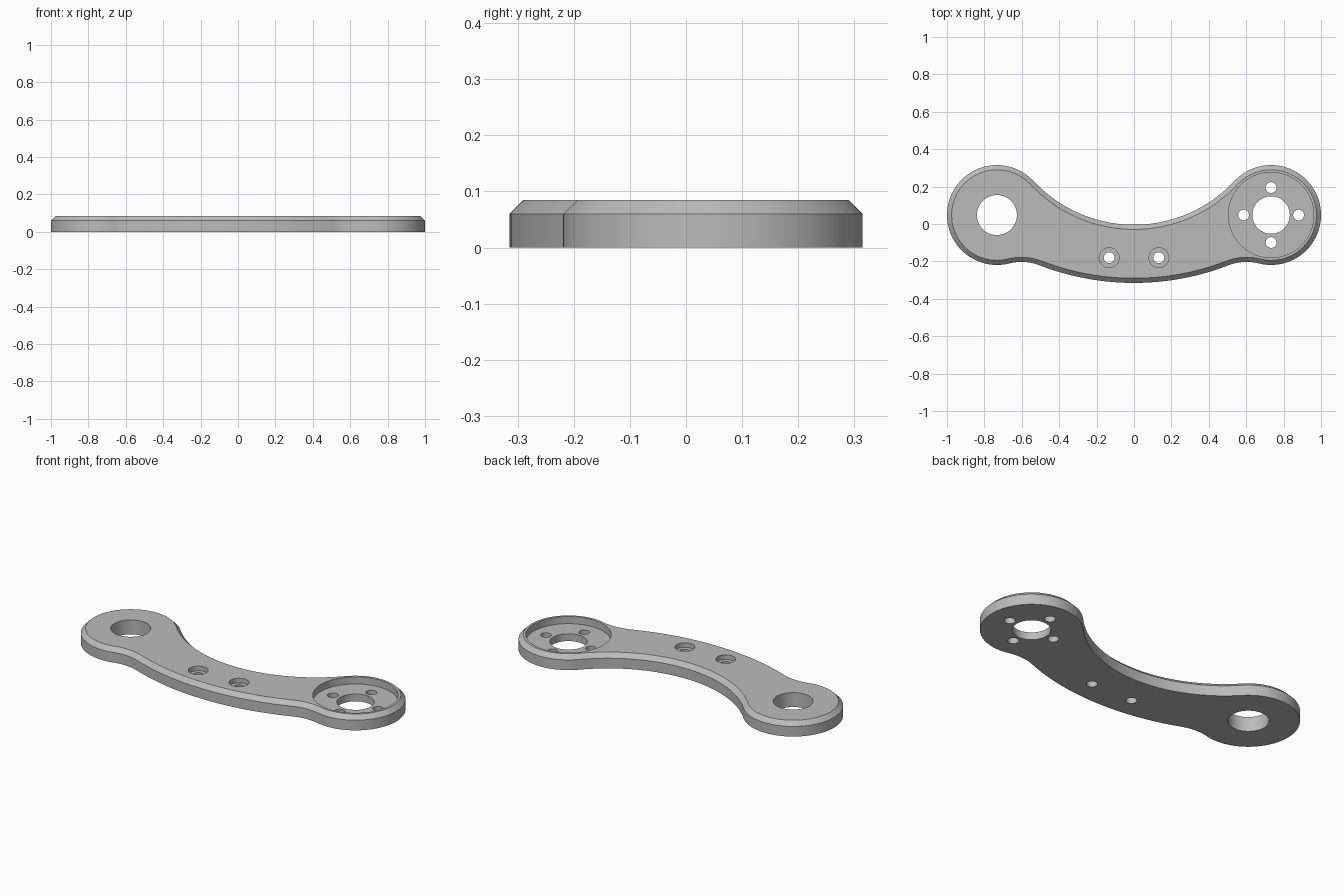
import bpy, bmesh
from math import pi, cos, sin, acos, atan2
from mathutils import Vector

if "Cube" in bpy.data.objects:
    bpy.data.objects.remove(bpy.data.objects["Cube"])

HEIGHT, CHAMFER = 0.085, 0.025
END_R, WAIST_R, BELLY_R, FILLET_R = 0.267, 0.732, 1.4, 0.27
END = Vector((0.733, 0.048))
WAIST = Vector((0, WAIST_R - 0.004))
BELLY = Vector((0, BELLY_R - 0.315))

# Centre of the fillet that joins the belly arc to the round end
span = END - BELLY
reach, gap = BELLY_R + FILLET_R, END_R + FILLET_R
bend = acos((reach ** 2 + span.length ** 2 - gap ** 2) / (2 * reach * span.length))
turn = atan2(span.y, span.x) - bend
FILLET = BELLY + reach * Vector((cos(turn), sin(turn)))


def heading(a, b):
    return atan2(b.y - a.y, b.x - a.x)


def arc(centre, radius, start, end, steps):
    angles = [start + (end - start) * i / steps for i in range(steps)]
    return [centre + radius * Vector((cos(a), sin(a))) for a in angles]


def outline(inset):
    """Closed outline of tangent arcs, right half mirrored to the left."""
    half = arc(BELLY, BELLY_R - inset, -pi / 2, turn, 16)
    half += arc(FILLET, FILLET_R + inset, heading(FILLET, BELLY), heading(FILLET, END), 12)
    half += arc(END, END_R - inset, heading(END, FILLET), heading(END, WAIST), 56)
    half += arc(WAIST, WAIST_R + inset, heading(WAIST, END), -pi / 2, 28)
    half.append(WAIST + Vector((0, -WAIST_R - inset)))
    return half + [Vector((-p.x, p.y)) for p in reversed(half[1:-1])]


# Plate body with a chamfered upper edge
bm = bmesh.new()
rings = []
for z, inset in ((0, 0), (HEIGHT - CHAMFER, 0), (HEIGHT, CHAMFER)):
    rings.append([bm.verts.new((p.x, p.y, z)) for p in outline(inset)])
count = len(rings[0])
for low, high in zip(rings, rings[1:]):
    for i in range(count):
        j = (i + 1) % count
        bm.faces.new((low[i], low[j], high[j], high[i]))
bm.faces.new(list(reversed(rings[0])))
bm.faces.new(rings[-1])
mesh = bpy.data.meshes.new("link_plate")
bm.to_mesh(mesh)
bm.free()
plate = bpy.data.objects.new("link_plate", mesh)
bpy.context.collection.objects.link(plate)

grey = bpy.data.materials.new("plain_grey")
grey.use_nodes = True
colour = (0.5, 0.5, 0.5, 1)
grey.diffuse_color = colour
grey.node_tree.nodes["Principled BSDF"].inputs["Base Color"].default_value = colour
mesh.materials.append(grey)
bpy.context.view_layer.objects.active = plate


def bore(x, y, radius, floor=-0.1, sides=48):
    """Cut a round hole from the top down to the given floor height."""
    top = 0.2
    bpy.ops.mesh.primitive_cylinder_add(vertices=sides, radius=radius, depth=top - floor,
                                        location=(x, y, (top + floor) / 2))
    cutter = bpy.context.object
    cutter.name = "hole_cutter"
    cutter.hide_render = True
    cutter.data.materials.append(grey)
    bpy.context.view_layer.objects.active = plate
    cut = plate.modifiers.new("hole", 'BOOLEAN')
    cut.operation, cut.solver, cut.object = 'DIFFERENCE', 'EXACT', cutter
    bpy.ops.object.modifier_apply(modifier=cut.name)
    bpy.data.objects.remove(cutter)


# Plain pivot hole on the right end
bore(-END.x, END.y, 0.107, sides=64)

# Round pocket with a centre hole and four screw holes on the left end
bore(END.x, END.y, 0.228, floor=0.043, sides=96)
bore(END.x, END.y, 0.1, sides=64)
for k in range(4):
    bore(END.x + 0.147 * cos(k * pi / 2), END.y + 0.147 * sin(k * pi / 2), 0.029, sides=32)

# Two counterbored screw holes in the middle
for x in (-0.133, 0.133):
    bore(x, -0.18, 0.053, floor=0.058)
    bore(x, -0.18, 0.029, sides=32)

bpy.ops.object.select_all(action='DESELECT')
plate.select_set(True)
bpy.context.view_layer.objects.active = plate
bpy.ops.object.shade_smooth_by_angle(angle=pi / 6)
